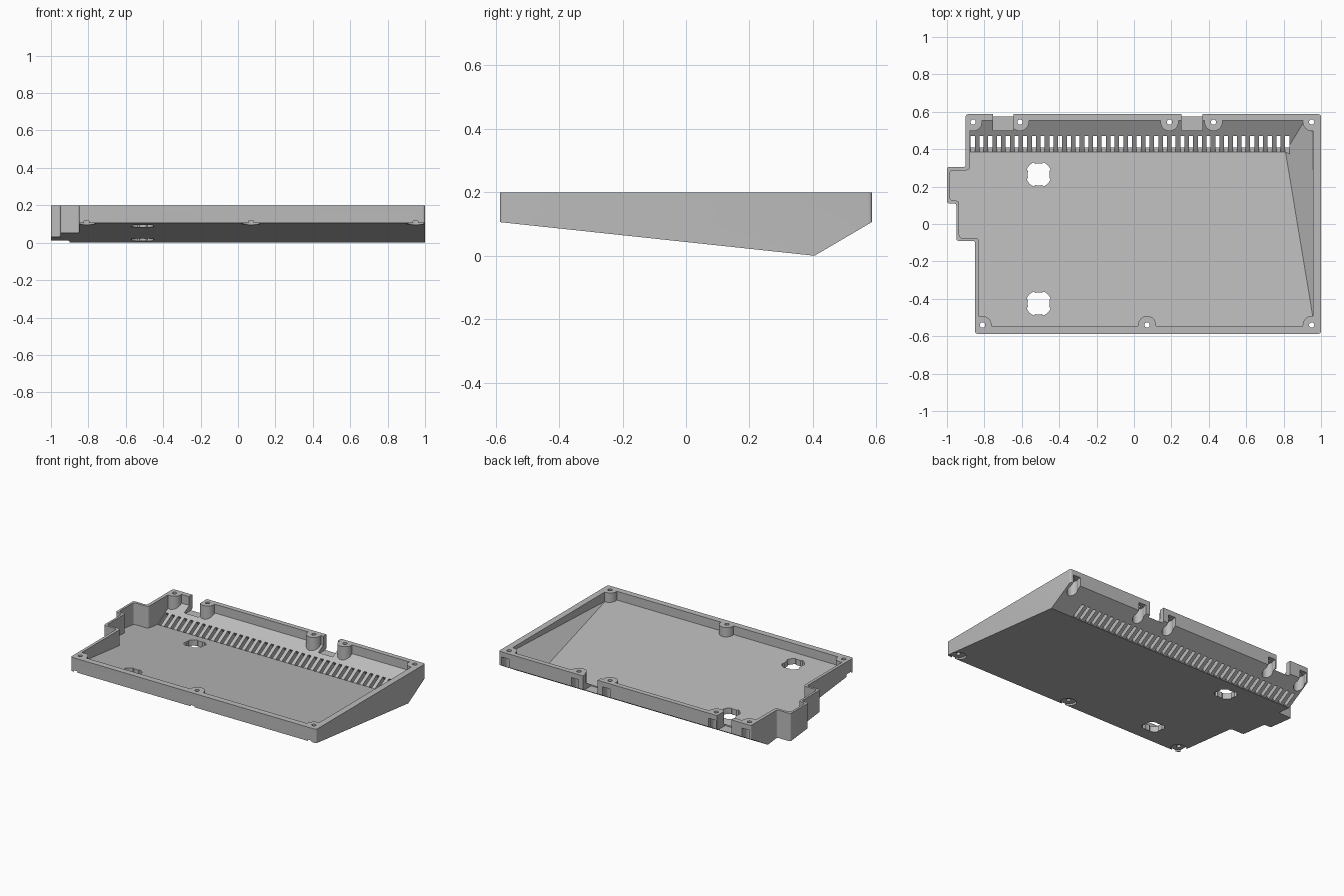
import bpy, bmesh, math
from mathutils import Vector, Matrix

cube = bpy.data.objects.get("Cube")
if cube:
    bpy.data.objects.remove(cube, do_unlink=True)

grey = bpy.data.materials.new("plain grey")
grey.use_nodes = True
grey.diffuse_color = (0.5, 0.5, 0.5, 1)
grey.node_tree.nodes["Principled BSDF"].inputs["Base Color"].default_value = (0.5, 0.5, 0.5, 1)


def finish(name, bm):
    bmesh.ops.recalc_face_normals(bm, faces=bm.faces)
    mesh = bpy.data.meshes.new(name)
    bm.to_mesh(mesh)
    bm.free()
    mesh.materials.append(grey)
    obj = bpy.data.objects.new(name, mesh)
    bpy.context.collection.objects.link(obj)
    return obj


def prism(name, points, lo, hi, axis="z"):
    """Extrude a closed outline along z, or a (y, z) profile along x."""
    bm = bmesh.new()
    place = (lambda a, b: (a, b, lo)) if axis == "z" else (lambda a, b: (lo, a, b))
    face = bm.faces.new([bm.verts.new(place(*p)) for p in points])
    moved = bmesh.ops.extrude_face_region(bm, geom=[face])["geom"]
    step = Vector((0, 0, hi - lo)) if axis == "z" else Vector((hi - lo, 0, 0))
    bmesh.ops.translate(bm, vec=step, verts=[v for v in moved if isinstance(v, bmesh.types.BMVert)])
    return finish(name, bm)


def box(name, x0, x1, y0, y1, z0, z1):
    return prism(name, [(x0, y0), (x1, y0), (x1, y1), (x0, y1)], z0, z1)


def ring(x, y, radius, n=32):
    return [(x + radius * math.cos(i * math.tau / n), y + radius * math.sin(i * math.tau / n))
            for i in range(n)]


def rounded(points, radius, n=4):
    """Round every corner of an outline with a short curve."""
    out = []
    pts = [Vector(p) for p in points]
    for i, p in enumerate(pts):
        a = p + (pts[i - 1] - p).normalized() * radius
        b = p + (pts[(i + 1) % len(pts)] - p).normalized() * radius
        for k in range(n + 1):
            t = k / n
            out.append(tuple(a * (1 - t) ** 2 + p * 2 * t * (1 - t) + b * t ** 2))
    return out


def combine(target, tool, operation="DIFFERENCE"):
    mod = target.modifiers.new("cut", "BOOLEAN")
    mod.operation, mod.object, mod.solver = operation, tool, "EXACT"
    bpy.context.view_layer.objects.active = target
    bpy.ops.object.modifier_apply(modifier=mod.name)
    bpy.data.objects.remove(tool, do_unlink=True)


# Outer body: plan outline crossed with the tilted side profile
outline = [(-.85, -.587), (1, -.587), (1, .587), (-.9, .587), (-.9, .305),
           (-1, .305), (-1, .11), (-.95, .11), (-.95, -.09), (-.85, -.09)]
tray = prism("case_tray", rounded(outline, .014), -.1, .2)
side = [(-.7, .118), (.405, 0), (.7, .173), (.7, .4), (-.7, .4)]
combine(tray, prism("side_profile", side, -2, 2, "x"), "INTERSECT")

# Cavity with a sloping floor
inner = [(-.83, -.545), (.957, -.545), (.957, .553), (-.877, .553), (-.877, .287),
         (-.985, .287), (-.985, .125), (-.935, .125), (-.935, -.075), (-.83, -.075)]
cavity = prism("cavity", rounded(inner, .02), -.1, .3)
floor = [(-.7, .157), (.385, .042), (.7, .226), (.7, .4), (-.7, .4)]
combine(cavity, prism("floor_profile", floor, -2, 2, "x"), "INTERSECT")

# Sloping fillet inside the left wall
a, b, c = Vector((.957, -.5, .136)), Vector((.81, .385, .042)), Vector((.912, .553, .14))
normal = (b - a).cross(c - a).normalized()
if normal.z < 0:
    normal.negate()
bm = bmesh.new()
bmesh.ops.create_cube(bm, size=4, matrix=Matrix.Translation(b - normal * 2)
                      @ normal.to_track_quat("Z", "Y").to_matrix().to_4x4())
combine(cavity, finish("corner_fillet", bm))

# Screw bosses stay standing inside the cavity
back_screws = [(x, .545) for x in (-.86, -.61, .19, .425, .95)]
front_screws = [(x, -.54) for x in (-.81, .07, .95)]
for x, y in back_screws + front_screws:
    combine(cavity, prism("boss", ring(x, y, .048), -.2, .5))
combine(tray, cavity)

# Screw holes and the recesses below them
for x, y in back_screws + front_screws:
    combine(tray, prism("screw_hole", ring(x, y, .014, 20), -.2, .5))
for x, y in back_screws:
    combine(tray, prism("recess", ring(x, y, .034), -.2, .165))
    combine(tray, box("recess_mouth", x - .028, x + .028, y, .7, -.2, .165))
for x, y in front_screws:
    combine(tray, prism("recess", ring(x, y, .049), -.2, .115))

# Cable notches in the back wall
for x in (-.7, .31):
    combine(tray, box("notch", x - .055, x + .055, .5, .7, .099, .4))

# Round sockets with four ears
for y in (.265, -.425):
    shape = []
    for i in range(64):
        angle = i * math.tau / 64
        radius = .069 if i % 16 in range(4, 13) else .059
        shape.append((-.51 + radius * math.cos(angle), y + radius * math.sin(angle)))
    combine(tray, prism("socket", shape, -.2, .3))

# Row of vent slots through the back slope
bm = bmesh.new()
tilt = Matrix.Rotation(math.radians(30.3), 4, "X")
for i in range(37):
    place = Matrix.Translation((-.862 + i * .0467, .437, .05)) @ tilt
    bmesh.ops.create_cube(bm, size=1, matrix=place @ Matrix.Diagonal((.022, .098, .12, 1)))
combine(tray, finish("vent_slots", bm))

bpy.ops.object.select_all(action="DESELECT")
tray.select_set(True)
bpy.context.view_layer.objects.active = tray
bpy.ops.object.shade_smooth_by_angle(angle=math.radians(30))
